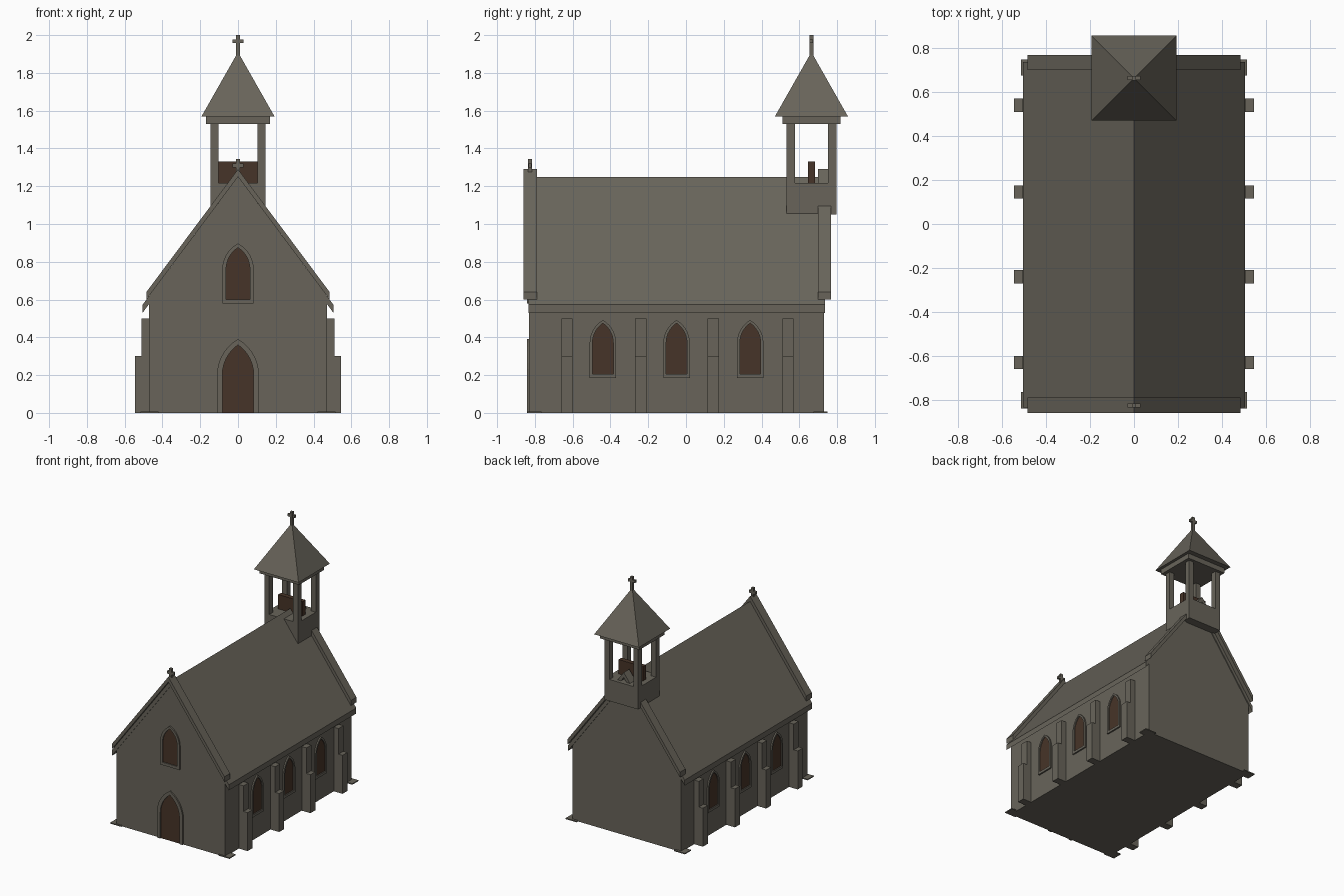
import bpy, bmesh, math

if "Cube" in bpy.data.objects:
    bpy.data.objects.remove(bpy.data.objects["Cube"])


def material(name, rgb):
    m = bpy.data.materials.new(name)
    m.diffuse_color = (*rgb, 1)
    m.use_nodes = True
    m.node_tree.nodes["Principled BSDF"].inputs["Base Color"].default_value = m.diffuse_color
    return m


STONE = material("grey stone", (0.138, 0.127, 0.102))
BROWN = material("dark brown wood", (0.062, 0.034, 0.021))


def mesh(name, verts, faces, mat, mirror=False):
    me = bpy.data.meshes.new(name)
    me.from_pydata(verts, [], faces)
    bm = bmesh.new()
    bm.from_mesh(me)
    bmesh.ops.recalc_face_normals(bm, faces=bm.faces)
    bm.to_mesh(me)
    bm.free()
    me.materials.append(mat)
    ob = bpy.data.objects.new(name, me)
    bpy.context.collection.objects.link(ob)
    if mirror:
        ob.modifiers.new("mirror", 'MIRROR').use_axis[0] = True
    return ob


def prism(name, pts, place, d0, d1, mat, mirror=False):
    """Extrude a 2D outline from depth d0 to d1; place(u, v, d) gives xyz."""
    n = len(pts)
    verts = [place(u, v, d) for d in (d0, d1) for u, v in pts]
    faces = [tuple(range(n)), tuple(range(n, 2 * n))]
    faces += [(i, (i + 1) % n, n + (i + 1) % n, n + i) for i in range(n)]
    return mesh(name, verts, faces, mat, mirror)


def along_y(u, v, d):
    return (u, d, v)


def box(name, x, y, z, mat=STONE, mirror=False):
    pts = [(x[0], z[0]), (x[1], z[0]), (x[1], z[1]), (x[0], z[1])]
    return prism(name, pts, along_y, y[0], y[1], mat, mirror)


def arch(c, w, z0, spring, top, n=7):
    """Pointed arch outline around u = c."""
    h = top - spring
    r = (h * h + w * w) / (2 * w)
    end = math.atan2(h, r - w)
    side = [(w - r + r * math.cos(end * i / n), spring + r * math.sin(end * i / n))
            for i in range(n + 1)]
    right = [(w, z0)] + side
    left = [(-u, v) for u, v in reversed(right[:-1])]
    return [(c + u, v) for u, v in right + left]


def opening(name, place, c, w, z0, spring, top, border, sill, mirror=False):
    inner = arch(c, w, z0, spring, top)
    outer = arch(c, w + border, z0 - sill, spring, top + border * 1.1)
    prism(name + "_panel", inner, place, -0.004, 0.003, BROWN, mirror)
    n = len(inner)
    verts = [place(u, v, d) for pts in (outer, inner) for d in (-0.004, 0.011) for u, v in pts]
    faces = []
    for i in range(n if sill else n - 1):
        j = (i + 1) % n
        for a, b in ((0, 1), (1, 3), (3, 2), (2, 0)):
            faces.append((a * n + i, a * n + j, b * n + j, b * n + i))
    mesh(name + "_frame", verts, faces, STONE, mirror)


def cross(name, y, z0, z1, arm_z):
    box(name + "_upright", (-0.01, 0.01), (y - 0.01, y + 0.01), (z0, z1))
    box(name + "_arm", (-0.03, 0.03), (y - 0.009, y + 0.009), (arm_z - 0.01, arm_z + 0.01))


# Nave walls with gables
prism("nave_walls", [(-0.47, 0), (0.47, 0), (0.47, 0.58), (0, 1.21), (-0.47, 0.58)],
      along_y, -0.83, 0.73, STONE)

# Roof slabs and the raised gable copings
prism("roof", [(0, 1.25), (0.505, 0.573), (0.505, 0.53), (0, 1.207)],
      along_y, -0.835, 0.737, STONE, True)
for label, y0, y1 in (("front", -0.86, -0.79), ("rear", 0.70, 0.768)):
    prism(label + "_coping", [(0, 1.29), (0.485, 0.64), (0.485, 0.60), (0, 1.25)],
          along_y, y0, y1, STONE, True)
cross("gable_cross", -0.826, 1.26, 1.345, 1.31)

# Stepped buttresses and corner footings
for y in (-0.63, -0.24, 0.145, 0.54):
    prism("buttress", [(0.46, 0), (0.545, 0), (0.545, 0.30), (0.51, 0.30), (0.51, 0.50), (0.46, 0.50)],
          along_y, y - 0.03, y + 0.03, STONE, True)
for y0, y1 in ((-0.84, -0.765), (0.675, 0.748)):
    box("corner_footing", (0.42, 0.515), (y0, y1), (0, 0.008), STONE, True)


# Door and windows
def on_front(u, v, d):
    return (u, -0.83 - d, v)


def on_side(u, v, d):
    return (0.47 + d, u, v)


opening("door", on_front, 0, 0.083, 0, 0.20, 0.36, 0.028, 0)
opening("front_window", on_front, 0, 0.063, 0.60, 0.76, 0.875, 0.02, 0.022)
for y in (-0.44, -0.05, 0.34):
    opening("side_window", on_side, y, 0.055, 0.205, 0.37, 0.475, 0.015, 0.02, True)

# Belfry: base, posts, crossbeam, cap, spire
BY = 0.664
box("belfry_base", (-0.145, 0.145), (BY - 0.132, BY + 0.132), (1.05, 1.218))
for s in (-1, 1):
    y0, y1 = sorted((BY + s * 0.132, BY + s * 0.088))
    box("belfry_post", (0.103, 0.145), (y0, y1), (1.21, 1.535), STONE, True)
box("belfry_beam", (-0.105, 0.105), (BY - 0.018, BY + 0.018), (1.21, 1.33), BROWN)
box("belfry_cap", (-0.17, 0.17), (BY - 0.154, BY + 0.154), (1.53, 1.572))
base = [(sx * 0.193, BY + sy * 0.193, 1.57) for sx, sy in ((-1, -1), (1, -1), (1, 1), (-1, 1))]
mesh("spire", base + [(0, BY, 1.91)],
     [(0, 1, 2, 3)] + [(i, (i + 1) % 4, 4) for i in range(4)], STONE)
cross("spire_cross", BY, 1.89, 2.0, 1.968)
